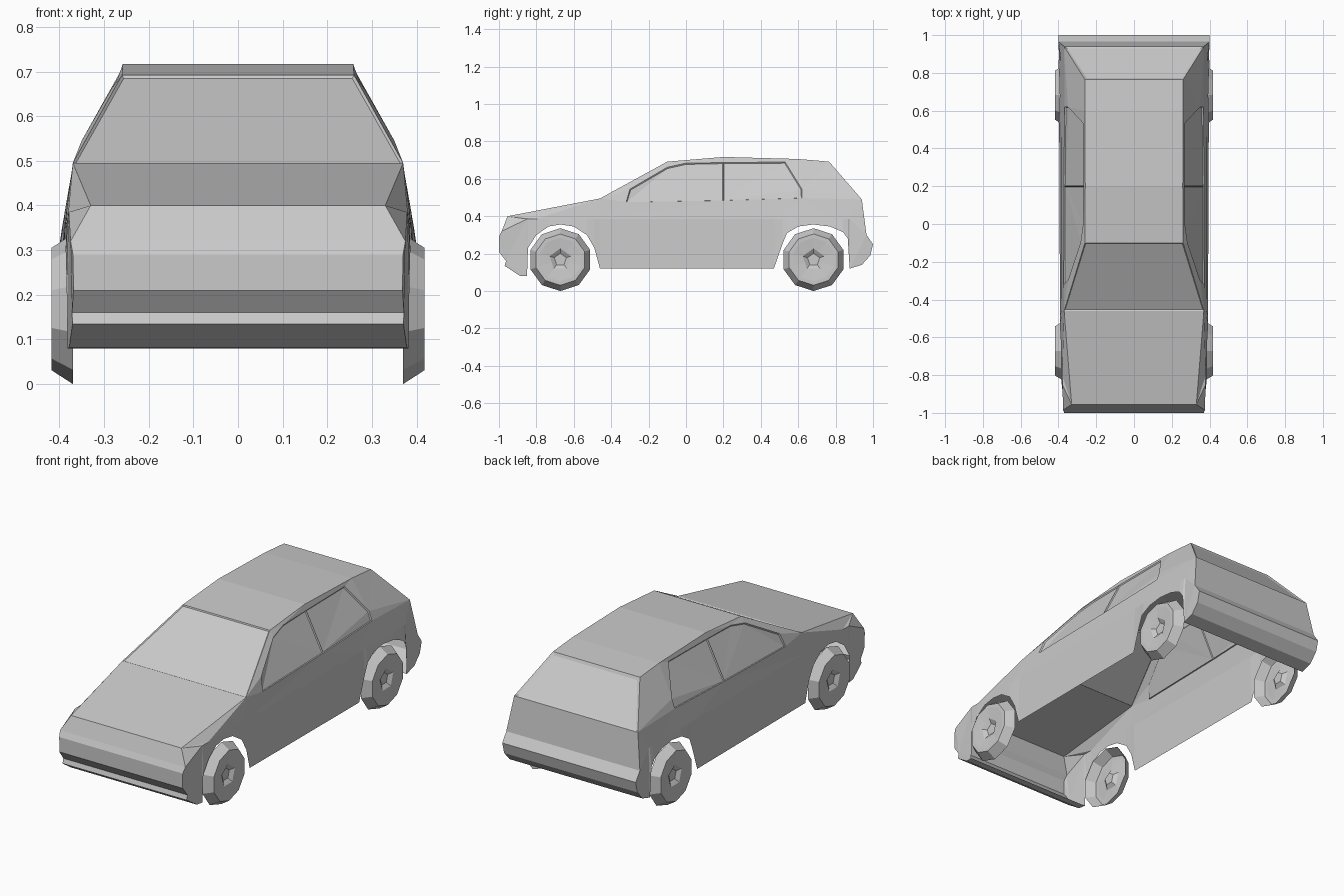
import bpy, bmesh, math

if "Cube" in bpy.data.objects:
    bpy.data.objects.remove(bpy.data.objects["Cube"])

grey = bpy.data.materials.new("plain grey")
grey.diffuse_color = (0.588, 0.588, 0.588, 1)
grey.use_nodes = True
grey.node_tree.nodes["Principled BSDF"].inputs["Base Color"].default_value = grey.diffuse_color


def finish(bm, name):
    mesh = bpy.data.meshes.new(name)
    bm.to_mesh(mesh)
    bm.free()
    mesh.materials.append(grey)
    ob = bpy.data.objects.new(name, mesh)
    bpy.context.collection.objects.link(ob)
    return ob


def interp(table, t):
    if t <= table[0][0]:
        return table[0][1]
    for (a, va), (b, vb) in zip(table, table[1:]):
        if t <= b:
            return va + (vb - va) * (t - a) / (b - a)
    return table[-1][1]


def half_width(y, z):
    """Plan taper along the car, then tumblehome above the waist."""
    w = interp([(-1, .37), (-.85, .385), (-.5, .394), (0, .397), (1, .40)], y)
    return interp([(.08, w - .003), (.32, w), (.49, .37), (.56, .345), (.70, .26)], z)


# Outline points (y, z, optional x)
front = [(-.85, .08), (-.89, .082), (-.97, .135), (-.962, .16), (-1, .21),
         (-1, .29), (-.985, .32, .375), (-.955, .40, .33)]
cowl = (-.46, .495, .37)
roof = [(-.10, .692, .26), (.2, .717, .258), (.6, .706, .26), (.765, .692, .26)]
rear = [(.94, .49, .37), (.965, .30), (1, .25), (.985, .19), (.94, .14), (.875, .12)]

# Lower edge of the side, including both wheel arches
sill = [front[0], (-.845, .23), (-.80, .30), (-.735, .345), (-.67, .356), (-.60, .345),
        (-.53, .30), (-.49, .23), (-.46, .12), (.47, .12), (.515, .25), (.54, .31),
        (.60, .345), (.68, .356), (.77, .345), (.84, .315), (.865, .28), (.87, .20),
        rear[-1]]
waist = [(p[0], .385) for p in sill]

# Side window outline and centre post
w = [(-.32, .475), (-.30, .545), (-.10, .662), (.0, .684), (.53, .690), (.62, .545), (.62, .497)]
post_low, post_top = (.2, .484), (.2, .687)

# Body shell, open underneath
bm = bmesh.new()
cache = {}


def vert(p, s):
    if (p, s) not in cache:
        x = p[2] if len(p) > 2 else half_width(p[0], p[1])
        cache[p, s] = bm.verts.new((s * x, p[0], p[1]))
    return cache[p, s]


spans = {}
spine = front + [cowl] + roof + rear
for a, b in zip(spine, spine[1:]):
    spans[a] = bm.faces.new([vert(a, -1), vert(a, 1), vert(b, 1), vert(b, -1)])

side_glass = []
for s in (-1, 1):
    def side(points):
        return bm.faces.new([vert(p, s) for p in points])
    for i in range(len(sill) - 1):                       # lower side
        side([sill[i], sill[i + 1], waist[i + 1], waist[i]])
    side(front + [waist[0]])                             # front corner
    k = 8
    side([front[-1]] + waist[:k + 1] + [cowl])           # front fender
    side(waist[k:] + [rear[0], w[6], post_low, w[0], cowl])
    side([waist[-1]] + rear[::-1])                       # rear corner
    side([cowl, w[0], w[1], w[2], roof[0]])              # front pillar
    side([roof[0], w[2], w[3], post_top, roof[1]])       # roof rail
    side([roof[1], post_top, w[4], roof[2]])
    side([roof[2], w[4], w[5], w[6], rear[0], roof[3]])  # rear pillar
    side_glass.append(side([w[0], post_low, post_top, w[3], w[2], w[1]]))
    side_glass.append(side([post_low, w[6], w[5], w[4], post_top]))

bmesh.ops.recalc_face_normals(bm, faces=bm.faces[:])
bm.normal_update()
if spans[roof[1]].normal.z < 0:
    bmesh.ops.reverse_faces(bm, faces=bm.faces[:])
    bm.normal_update()

# Recessed windows
bmesh.ops.inset_individual(bm, faces=side_glass, thickness=.005, depth=-.006)
bmesh.ops.inset_individual(bm, faces=[spans[cowl]], thickness=.007, depth=-.005)
bmesh.ops.inset_individual(bm, faces=[spans[roof[3]]], thickness=.02, depth=-.005)
bmesh.ops.triangulate(bm, faces=[f for f in bm.faces if len(f.verts) > 4])
finish(bm, "body_shell")


# Ten-sided wheel covers with a sunken five-sided hub
def wheel(name, s, y):
    bm = bmesh.new()
    rings = []
    for r, x, five in [(.168, .37, 0), (.137, .418, 0), (.116, .418, 0),
                       (.06, .412, 1), (.034, .396, 1)]:
        ring = []
        for i in range(10):
            a = math.pi / 2 + i * math.pi / 5
            q = r * math.cos(math.pi / 5) if five and i % 2 else r
            ring.append(bm.verts.new((s * x, y + q * math.cos(a), .168 + q * math.sin(a))))
        rings.append(ring)
    for a, b in zip(rings, rings[1:]):
        for i in range(10):
            j = (i + 1) % 10
            bm.faces.new([a[i], a[j], b[j], b[i]])
    cap = bm.faces.new(rings[-1])
    bmesh.ops.recalc_face_normals(bm, faces=bm.faces[:])
    bm.normal_update()
    if cap.normal.x * s < 0:
        bmesh.ops.reverse_faces(bm, faces=bm.faces[:])
    finish(bm, name)


for s, label in ((-1, "left"), (1, "right")):
    wheel("front_wheel_" + label, s, -.672)
    wheel("rear_wheel_" + label, s, .682)
